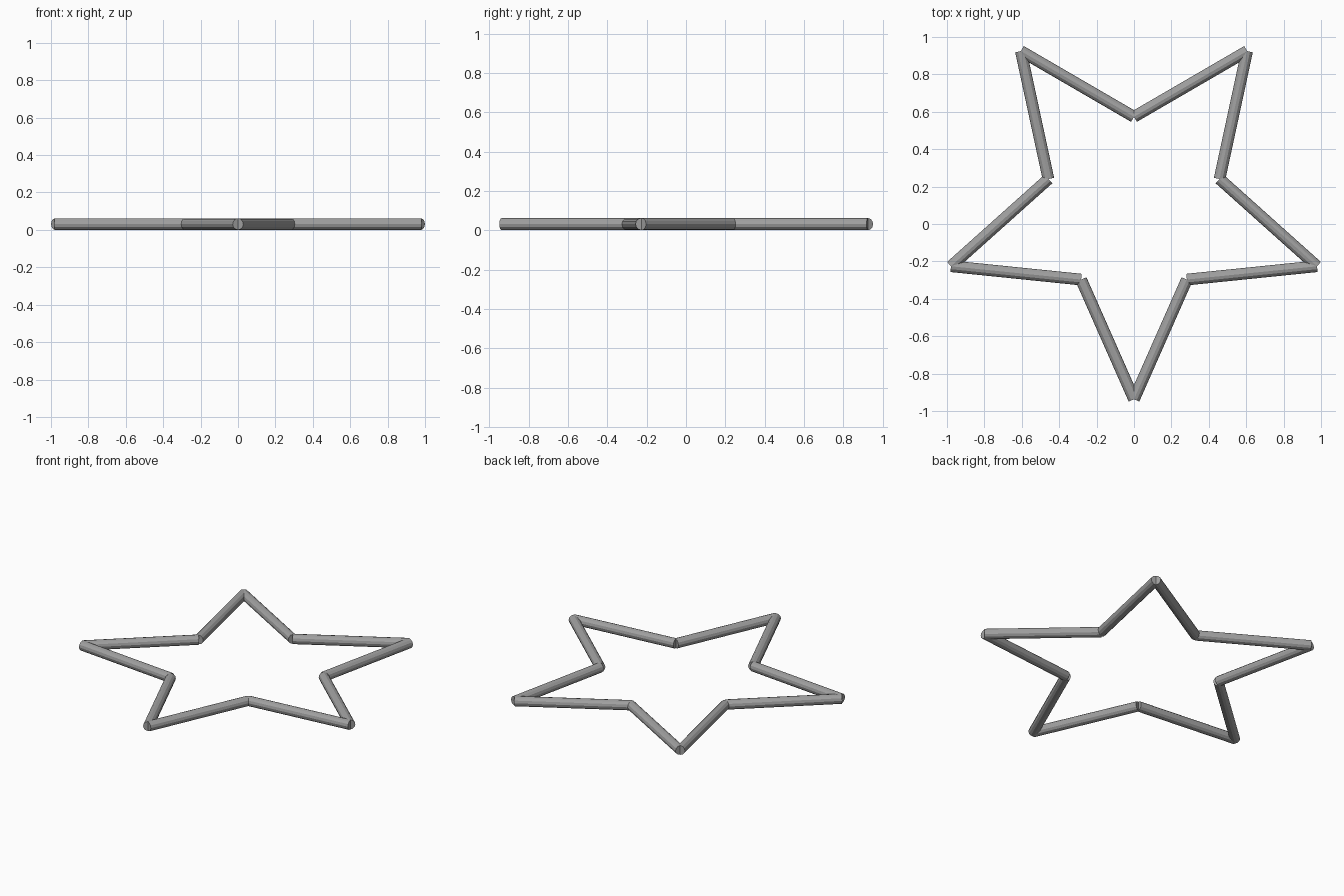
import bpy
from math import sin, cos, radians
from mathutils import Vector

cube = bpy.data.objects.get("Cube")
if cube:
    bpy.data.objects.remove(cube)

OUTER, INNER = 1.029, 0.481   # radii of the star's tips and notches
RADIUS, SIDES = 0.031, 12     # tube cross-section
CENTRE_Y = 0.092

grey = bpy.data.materials.new("steel grey")
grey.use_nodes = True
colour = (0.35, 0.35, 0.35, 1)
grey.diffuse_color = colour
grey.node_tree.nodes["Principled BSDF"].inputs["Base Color"].default_value = colour


def corner(i):
    """Star corner, alternating tip and notch, starting at the front tip."""
    r = INNER if i % 2 else OUTER
    a = radians(-90 + 36 * i)
    return Vector((r * cos(a), CENTRE_Y + r * sin(a), RADIUS))


def tube(name, start, end):
    """Straight flat-ended tube between two points."""
    axis = end - start
    bpy.ops.mesh.primitive_cylinder_add(
        vertices=SIDES, radius=RADIUS, depth=axis.length,
        location=(start + end) / 2,
        rotation=axis.to_track_quat('Z', 'Y').to_euler())
    obj = bpy.context.object
    obj.name = name
    obj.data.materials.append(grey)


# Ten square-cut tubes meeting at the star's corners
for i in range(10):
    tube(f"star_bar_{i + 1}", corner(i), corner(i + 1))
